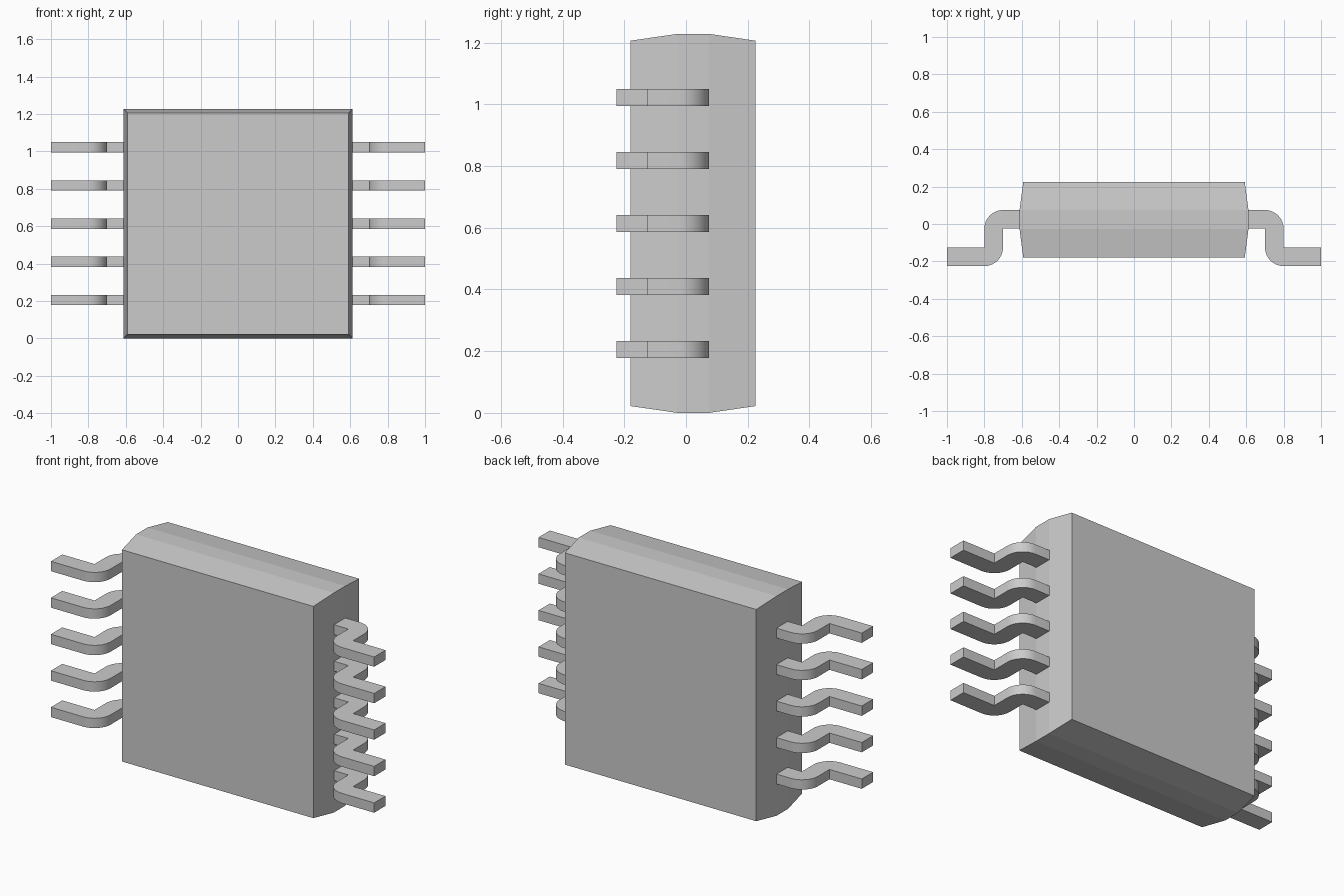
import bpy, bmesh
from math import sin, cos, radians

if "Cube" in bpy.data.objects:
    bpy.data.objects.remove(bpy.data.objects["Cube"])


def make_object(name, bm):
    bmesh.ops.recalc_face_normals(bm, faces=bm.faces)
    mesh = bpy.data.meshes.new(name)
    bm.to_mesh(mesh)
    bm.free()
    obj = bpy.data.objects.new(name, mesh)
    bpy.context.collection.objects.link(obj)
    return obj


def arc(cx, cy, r, a0, a1, steps=8):
    angles = [radians(a0 + (a1 - a0) * i / steps) for i in range(steps + 1)]
    return [(cx + r * cos(a), cy + r * sin(a)) for a in angles]


# Chip body: rectangular rings along y, tapering towards front and back
MID_Z = 0.614
bm = bmesh.new()
rings = []
for y, half_x, half_z in [(-0.18, 0.592, 0.592), (-0.027, 0.612, 0.614),
                          (0.074, 0.612, 0.614), (0.225, 0.592, 0.592)]:
    rings.append([bm.verts.new((sx * half_x, y, MID_Z + sz * half_z))
                  for sx, sz in [(-1, -1), (1, -1), (1, 1), (-1, 1)]])
for a, b in zip(rings, rings[1:]):
    for i in range(4):
        j = (i + 1) % 4
        bm.faces.new((a[i], a[j], b[j], b[i]))
bm.faces.new(rings[0])
bm.faces.new(rings[-1])
make_object("chip_body", bm)

# Bent leads: gull-wing profile with round outer and sharp inner bends
profile = [(0.61, -0.025), (0.70, -0.025)]
profile += arc(0.80, -0.125, 0.10, 180, 270)
profile += [(1.0, -0.225), (1.0, -0.125), (0.80, -0.125)]
profile += arc(0.70, -0.025, 0.10, 0, 90)
profile += [(0.61, 0.075)]
WIDTH, PITCH = 0.055, 0.204
bm = bmesh.new()
face = bm.faces.new([bm.verts.new((x, y, MID_Z - 2 * PITCH - WIDTH / 2))
                     for x, y in profile])
ext = bmesh.ops.extrude_face_region(bm, geom=[face], use_keep_orig=True)
bmesh.ops.translate(bm, vec=(0, 0, WIDTH),
                    verts=[v for v in ext["geom"] if isinstance(v, bmesh.types.BMVert)])
leads = make_object("leads", bm)
bpy.context.view_layer.objects.active = leads
leads.select_set(True)
bpy.ops.object.shade_smooth_by_angle(angle=radians(30))

# Repeat five up each side
rows = leads.modifiers.new("rows", 'ARRAY')
rows.count = 5
rows.use_relative_offset = False
rows.use_constant_offset = True
rows.constant_offset_displace = (0, 0, PITCH)
sides = leads.modifiers.new("sides", 'MIRROR')
sides.use_axis[0] = True
